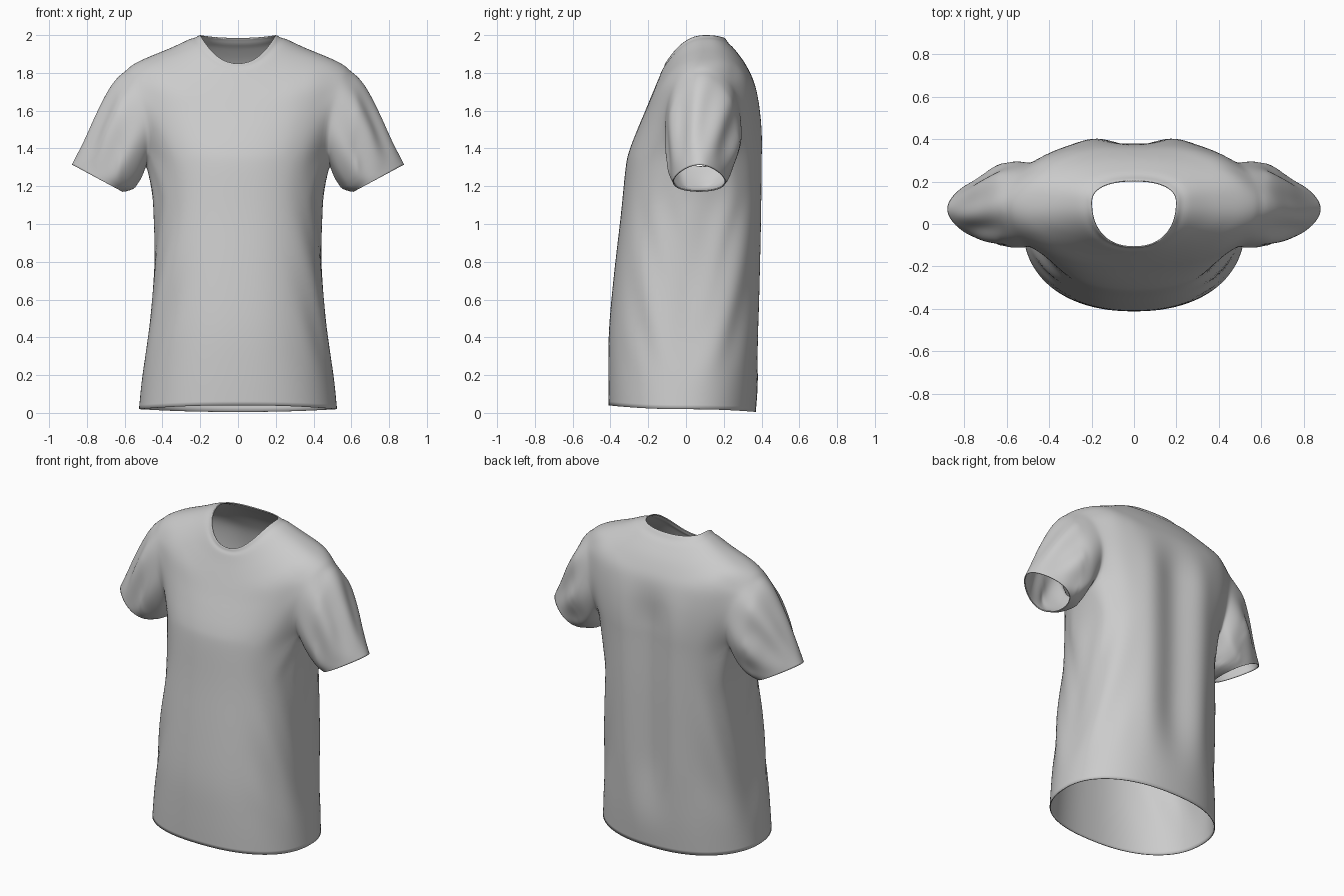
import bpy, bmesh, math

if "Cube" in bpy.data.objects:
    bpy.data.objects.remove(bpy.data.objects["Cube"])

SEG, STEP, ARM = 64, 3, 6          # segments round the body, rings per profile row, armhole half width


def spline(rows, steps):
    """Catmull-Rom interpolation through rows of numbers."""
    out = []
    for i in range(len(rows) - 1):
        p0, p1, p2, p3 = rows[max(i - 1, 0)], rows[i], rows[i + 1], rows[min(i + 2, len(rows) - 1)]
        for k in range(steps):
            t = k / steps
            out.append([0.5 * (2 * b + (c - a) * t + (2 * a - 5 * b + 4 * c - d) * t * t
                               + (3 * b - a - 3 * c + d) * t ** 3)
                        for a, b, c, d in zip(p0, p1, p2, p3)])
    return out + [list(rows[-1])]


def ease(a, b, v):
    v = min(max((v - a) / (b - a), 0), 1)
    return v * v * (3 - 2 * v)


# Body rows, hem to neck: half width, side y, side z, front y, front z, back y, back z, back squareness
BODY = [
    (.525, .00, .02, -.41, .04, .37, .005, .95),
    (.508, .00, .20, -.412, .21, .385, .20, .90),
    (.484, .01, .45, -.408, .45, .393, .45, .85),
    (.468, .02, .75, -.38, .75, .40, .75, .75),
    (.466, .04, 1.05, -.345, 1.05, .405, 1.05, .68),
    (.485, .07, 1.30, -.32, 1.30, .405, 1.32, .65),
    (.51, .085, 1.42, -.30, 1.39, .405, 1.43, .65),
    (.54, .09, 1.56, -.262, 1.49, .40, 1.54, .65),
    (.56, .09, 1.70, -.228, 1.57, .39, 1.64, .68),
    (.565, .09, 1.84, -.195, 1.65, .37, 1.73, .72),
    (.46, .10, 1.89, -.168, 1.715, .34, 1.80, .78),
    (.35, .11, 1.935, -.145, 1.77, .30, 1.87, .85),
    (.25, .11, 1.982, -.125, 1.82, .245, 1.94, .85),
    (.20, .10, 2.0, -.11, 1.85, .205, 1.985, .85),
]
# Sleeve rows, armhole to cuff: outer x, outer z, inner x, inner z, centre y, half depth, inward pull
SLEEVE = [
    (.575, 1.835, .485, 1.31, .09, .20, -.05),
    (.66, 1.745, .515, 1.235, .09, .205, -.02),
    (.735, 1.61, .55, 1.19, .083, .185, 0),
    (.81, 1.455, .58, 1.175, .075, .16, 0),
    (.88, 1.315, .61, 1.17, .07, .135, 0),
]
LOW, HIGH = 5 * STEP, 9 * STEP


def body_point(row, t):
    hx, ys, zs, yf, zf, yb, zb, pb = row
    c, s = math.cos(t), math.sin(t)
    x = hx * math.copysign(abs(c) ** .87, c)
    a = abs(s)
    if s < 0:
        y, z = ys + (yf - ys) * a ** .9, zs + (zf - zs) * a * a
    else:
        y, z = ys + (yb - ys) * a ** pb, zs + (zb - zs) * a * a
        # hollow along the spine with a soft ridge either side
        fade = ease(.1, .6, z) * (1 - ease(1.45, 1.8, z))
        y += fade * s * (.012 * math.exp(-((abs(x) - .2) / .07) ** 2) - .04 * math.exp(-(x / .1) ** 2))
    # pulled-in side panels, narrowing downwards, with drape folds
    drape = ease(.15, .5, z) * (1 - ease(1.1, 1.35, z))
    half = .05 + .24 * ease(.3, 1.25, z)
    panel = 1 - ease(half - .06, half + .05, abs(y - .02))
    x *= 1 - .05 * drape * panel
    side = ease(.25, .42, abs(x))
    fold = math.sin(38 * (abs(y - .02) - .3 * z)) * drape * side
    return x * (1 + .014 * fold), y + .006 * fold * math.copysign(1, s), z


def sleeve_point(row, a, f, side):
    xt, zt, xb, zb, yc, w, pull = row
    m = (1 - math.cos(a)) / 2
    wrinkle = math.sin(math.pi * min(f * 1.1, 1)) * .010 * math.cos(7 * a + 3 * f)
    y = yc + (w + wrinkle) * math.sin(a) * (1 - .3 * f * math.cos(a))
    x = xt + (xb - xt) * m + pull * math.sin(a) ** 2 + wrinkle * .8
    return side * x, y, zt + (zb - zt) * m


bm = bmesh.new()

# Body
rings = [[bm.verts.new(body_point(r, 2 * math.pi * j / SEG)) for j in range(SEG)]
         for r in spline(BODY, STEP)]


def in_armhole(i, j):
    return LOW <= i < HIGH and any((j - c + ARM) % SEG < 2 * ARM for c in (0, SEG // 2))


for i in range(len(rings) - 1):
    for j in range(SEG):
        if not in_armhole(i, j):
            k = (j + 1) % SEG
            bm.faces.new((rings[i][j], rings[i][k], rings[i + 1][k], rings[i + 1][j]))

# Sleeves, grown from the armhole edges
sleeve_rows = spline(SLEEVE, 5)
mid, tall = (LOW + HIGH) / 2, (HIGH - LOW) / 2
edge_verts = set()
for side, centre in ((1, 0), (-1, SEG // 2)):
    loop = [(d, HIGH) for d in range(-ARM, ARM)] + [(ARM, i) for i in range(HIGH, LOW, -1)]
    loop += [(d, LOW) for d in range(ARM, -ARM, -1)] + [(-ARM, i) for i in range(LOW, HIGH)]
    angles = [math.atan2(side * d / ARM, (i - mid) / tall) for d, i in loop]
    prev = [rings[i][(centre + d) % SEG] for d, i in loop]
    for v, a in zip(prev, angles):
        v.co = sleeve_point(sleeve_rows[0], a, 0, side)
    edge_verts.update(prev)
    for n, row in enumerate(sleeve_rows[1:], 1):
        f = n / (len(sleeve_rows) - 1)
        ring = [bm.verts.new(sleeve_point(row, a, f, side)) for a in angles]
        for k in range(len(ring)):
            q = (k + 1) % len(ring)
            bm.faces.new((prev[k], prev[q], ring[q], ring[k]))
        prev = ring

bmesh.ops.delete(bm, geom=[v for v in bm.verts if not v.link_faces], context='VERTS')

# Relax the cloth around the armholes
near = [v for v in bm.verts if v not in edge_verts and not v.is_boundary
        and .3 < abs(v.co.x) < .62 and 1.2 < v.co.z < 1.88]
for _ in range(4):
    bmesh.ops.smooth_vert(bm, verts=near, factor=.5, use_axis_x=True, use_axis_y=True, use_axis_z=True)
bmesh.ops.smooth_vert(bm, verts=list(edge_verts), factor=.4,
                      use_axis_x=True, use_axis_y=True, use_axis_z=True)

# Collar seam: a shallow groove below the neck band
bm.normal_update()
bmesh.ops.recalc_face_normals(bm, faces=bm.faces[:])
for v in rings[-3]:
    v.co -= v.normal * .005

mesh = bpy.data.meshes.new("shirt")
bm.to_mesh(mesh)
bm.free()
shirt = bpy.data.objects.new("shirt", mesh)
bpy.context.collection.objects.link(shirt)
for p in mesh.polygons:
    p.use_smooth = True
smooth = shirt.modifiers.new("smooth", 'SUBSURF')
smooth.levels = smooth.render_levels = 1
cloth = shirt.modifiers.new("cloth", 'SOLIDIFY')
cloth.thickness, cloth.offset = .006, -1
